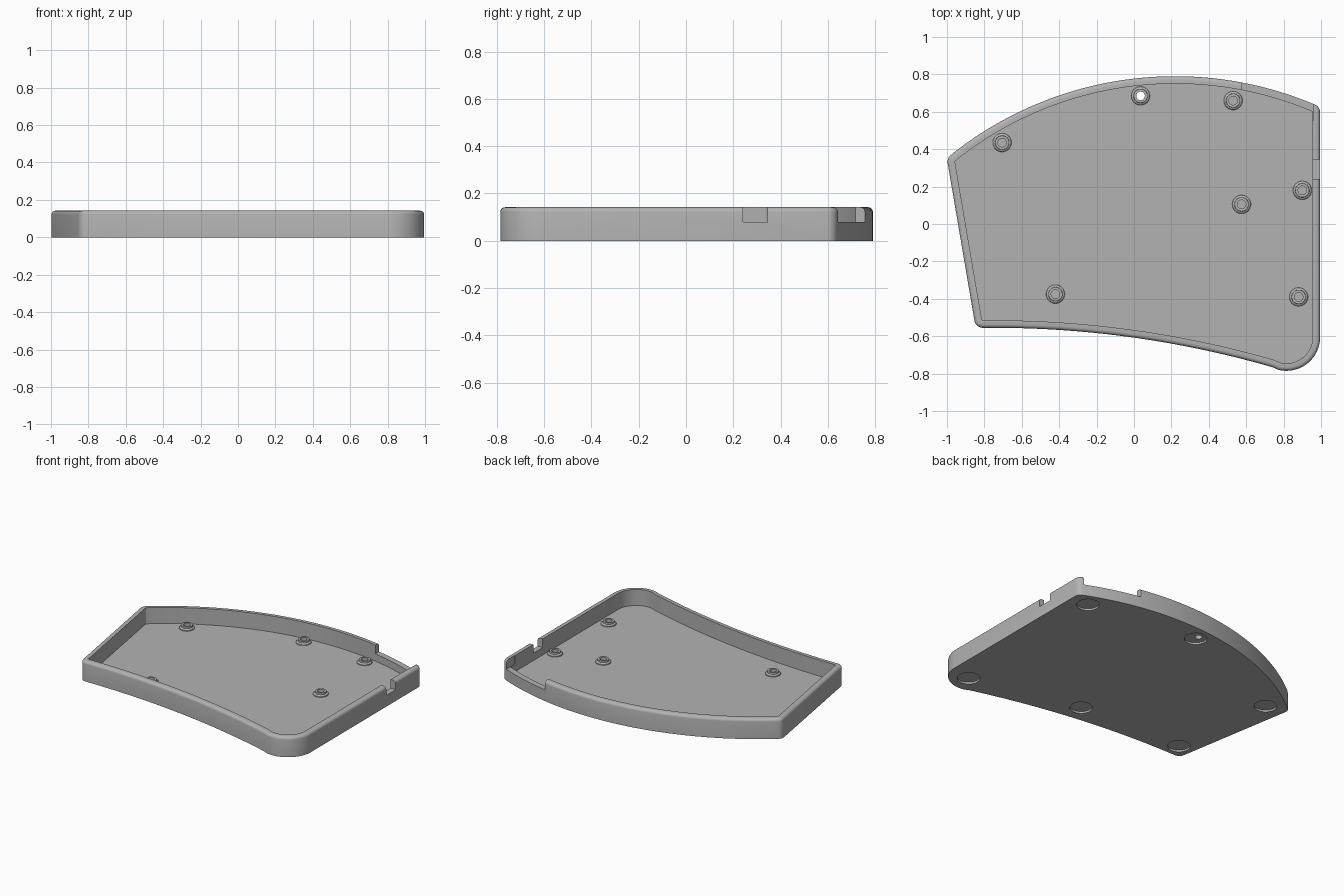
import bpy, bmesh
from math import cos, sin, radians, pi
from mathutils import Matrix

cube = bpy.data.objects.get("Cube")
if cube:
    bpy.data.objects.remove(cube, do_unlink=True)

HEIGHT, FLOOR, WALL, CORNER = 0.142, 0.028, 0.04, 0.046

grey = bpy.data.materials.new("plain_grey")
grey.use_nodes = True
colour = (0.45, 0.45, 0.45, 1)
grey.diffuse_color = colour
grey.node_tree.nodes["Principled BSDF"].inputs["Base Color"].default_value = colour

# Outline arcs, clockwise: centre x, centre y, radius, start, end, steps, side
ARCS = [
    (0.22, -1.13, 1.92, 128.7, 67.1, 48, 1),         # bowed back edge
    (0.949, 0.596, CORNER, 67.1, 0, 6, 1),           # back left corner
    (0.815, -0.605, 0.18, 0, -106.3, 18, 1),         # large front corner
    (-0.75, -5.935, 5.38, 73.65, 90.6, 32, -1),      # hollow front edge
    (-0.808, -0.509, CORNER, -90, -170.4, 8, 1),     # front right corner
    (-0.951, 0.332, CORNER, -170.4, -231.3, 6, 1),   # back right corner
]


def outline(inset):
    points = []
    for cx, cy, r, a0, a1, steps, side in ARCS:
        r -= side * inset
        for i in range(steps):
            a = radians(a0 + (a1 - a0) * (i + 0.5) / steps)
            points.append((cx + r * cos(a), cy + r * sin(a)))
    return points


def make_object(name, bm):
    bmesh.ops.recalc_face_normals(bm, faces=bm.faces)
    mesh = bpy.data.meshes.new(name)
    bm.to_mesh(mesh)
    bm.free()
    mesh.materials.append(grey)
    obj = bpy.data.objects.new(name, mesh)
    bpy.context.collection.objects.link(obj)
    return obj


def loft(bm, rings, wrap=False):
    loops = [[bm.verts.new(p) for p in ring] for ring in rings]
    pairs = list(zip(loops, loops[1:]))
    if wrap:
        pairs.append((loops[-1], loops[0]))
    for a, b in pairs:
        for i in range(len(a)):
            j = (i + 1) % len(a)
            bm.faces.new((a[i], a[j], b[j], b[i]))
    if not wrap:
        bm.faces.new(loops[0])
        bm.faces.new(loops[-1])


def smooth(obj):
    bpy.ops.object.select_all(action='DESELECT')
    obj.select_set(True)
    bpy.context.view_layer.objects.active = obj
    bpy.ops.object.shade_smooth_by_angle(angle=radians(30))


def cut(target, cutter):
    mod = target.modifiers.new("cut", 'BOOLEAN')
    mod.operation, mod.solver, mod.object = 'DIFFERENCE', 'EXACT', cutter
    bpy.context.view_layer.objects.active = target
    bpy.ops.object.modifier_apply(modifier=mod.name)
    bpy.data.objects.remove(cutter, do_unlink=True)


def box(x0, x1, y0, y1, z0, z1):
    bm = bmesh.new()
    size = Matrix.Diagonal((x1 - x0, y1 - y0, z1 - z0, 1))
    centre = Matrix.Translation(((x0 + x1) / 2, (y0 + y1) / 2, (z0 + z1) / 2))
    bmesh.ops.create_cube(bm, size=1, matrix=centre @ size)
    return make_object("notch_cutter", bm)


def cylinders(spots, r, z0, z1):
    bm = bmesh.new()
    for x, y in spots:
        bmesh.ops.create_cone(bm, cap_ends=True, segments=40, radius1=r, radius2=r,
                              depth=z1 - z0,
                              matrix=Matrix.Translation((x, y, (z0 + z1) / 2)))
    return make_object("round_cutter", bm)


# Tray with a rounded outer rim
bm = bmesh.new()
section = [(0, 0), (0, HEIGHT - 0.02)]
section += [(0.02 - 0.02 * cos(a), HEIGHT - 0.02 + 0.02 * sin(a))
            for a in (pi / 8, pi / 4, 3 * pi / 8, pi / 2)]
section += [(WALL, HEIGHT), (WALL, FLOOR)]
loft(bm, [[(x, y, z) for x, y in outline(d)] for d, z in section])
tray = make_object("tray", bm)

# Cable openings in the back and side walls
cut(tray, box(0.575, 0.958, 0.55, 0.9, 0.08, 0.2))
cut(tray, box(0.93, 1.05, 0.24, 0.345, 0.08, 0.2))

# Screw holes from above and round foot recesses below
screws = [(0.035, 0.685), (0.53, 0.66), (-0.705, 0.435), (0.9, 0.18),
          (0.575, 0.105), (-0.42, -0.375), (0.88, -0.39)]
feet = [(0.86, 0.565), (0.05, 0.675), (-0.85, 0.3), (0.84, -0.65),
        (0.045, -0.475), (-0.755, -0.45)]
cut(tray, cylinders(feet, 0.073, -0.05, 0.013))
cut(tray, cylinders(screws, 0.023, 0.010, 0.1))
smooth(tray)

# Screw bosses: flared base, short collar, open centre
profile = [(0.023, 0), (0.05, 0), (0.049, 0.006), (0.044, 0.011),
           (0.038, 0.013), (0.037, 0.024), (0.023, 0.024)]
for n, (x, y) in enumerate(screws, 1):
    bm = bmesh.new()
    loft(bm, [[(x + r * cos(2 * pi * i / 40), y + r * sin(2 * pi * i / 40), FLOOR + z)
               for i in range(40)] for r, z in profile], wrap=True)
    smooth(make_object(f"screw_boss_{n}", bm))
